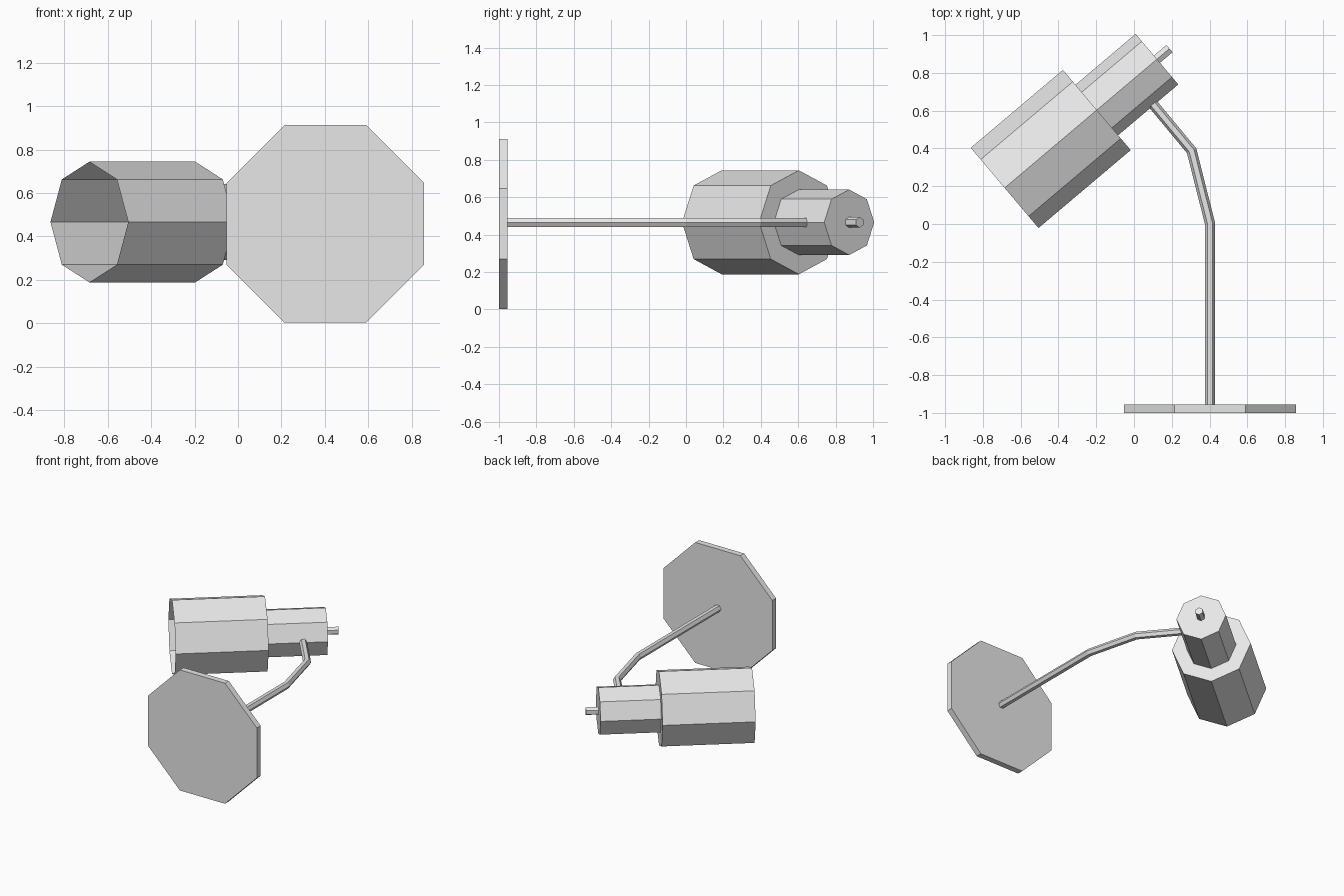
import bpy, bmesh, math
from mathutils import Vector

cube = bpy.data.objects.get("Cube")
if cube:
    bpy.data.objects.remove(cube, do_unlink=True)

grey = bpy.data.materials.new("plain grey")
grey.use_nodes = True
grey.diffuse_color = (0.8, 0.8, 0.8, 1)
grey.node_tree.nodes["Principled BSDF"].inputs["Base Color"].default_value = (0.8, 0.8, 0.8, 1)


def prism(name, path, z, radius, sides, phase=0.0, caps=(True, True)):
    """Sweep a regular polygon along a level path, with mitred bends."""
    pts = [Vector((x, y, z)) for x, y in path]
    dirs = [(b - a).normalized() for a, b in zip(pts, pts[1:])]
    bm = bmesh.new()
    rings = []
    for i, p in enumerate(pts):
        before, after = dirs[max(i - 1, 0)], dirs[min(i, len(dirs) - 1)]
        along = (before + after).normalized()
        side = Vector((along.y, -along.x, 0)) / along.dot(after)
        ring = []
        for k in range(sides):
            a = phase + math.tau * k / sides
            ring.append(bm.verts.new(
                p + radius * (side * math.cos(a) + Vector((0, 0, math.sin(a))))))
        rings.append(ring)
    for r0, r1 in zip(rings, rings[1:]):
        for k in range(sides):
            j = (k + 1) % sides
            bm.faces.new((r0[k], r0[j], r1[j], r1[k]))
    for closed, ring in zip(caps, (rings[0], rings[-1])):
        if closed:
            bm.faces.new(ring)
    bmesh.ops.recalc_face_normals(bm, faces=bm.faces)
    mesh = bpy.data.meshes.new(name)
    bm.to_mesh(mesh)
    bm.free()
    mesh.materials.append(grey)
    obj = bpy.data.objects.new(name, mesh)
    bpy.context.collection.objects.link(obj)
    return obj


# Lamp head axis, measured from the open mouth of the shade
MOUTH = Vector((-0.685, 0.191))
AXIS = Vector((math.cos(math.radians(40.2)), math.sin(math.radians(40.2))))
HEAD_Z = 0.466


def on_axis(t):
    return tuple(MOUTH + AXIS * t)


# Octagonal base plate
prism("base", [(0.403, -1.0), (0.403, -0.955)], 0.4575, 0.4925, 8, math.pi / 8)

# Bent hexagonal arm
prism("arm", [(0.403, -0.96), (0.403, 0.0), (0.305, 0.388), (0.10, 0.635)],
      0.465, 0.027, 6)

# Head: open shade, socket housing and switch knob
prism("shade", [on_axis(0), on_axis(0.639)], HEAD_Z, 0.278, 8, caps=(False, True))
prism("socket", [on_axis(0.639), on_axis(1.056)], HEAD_Z, 0.175, 8, caps=(False, True))
prism("switch_knob", [on_axis(1.05), on_axis(1.143)], HEAD_Z, 0.029, 6, math.pi / 6)
